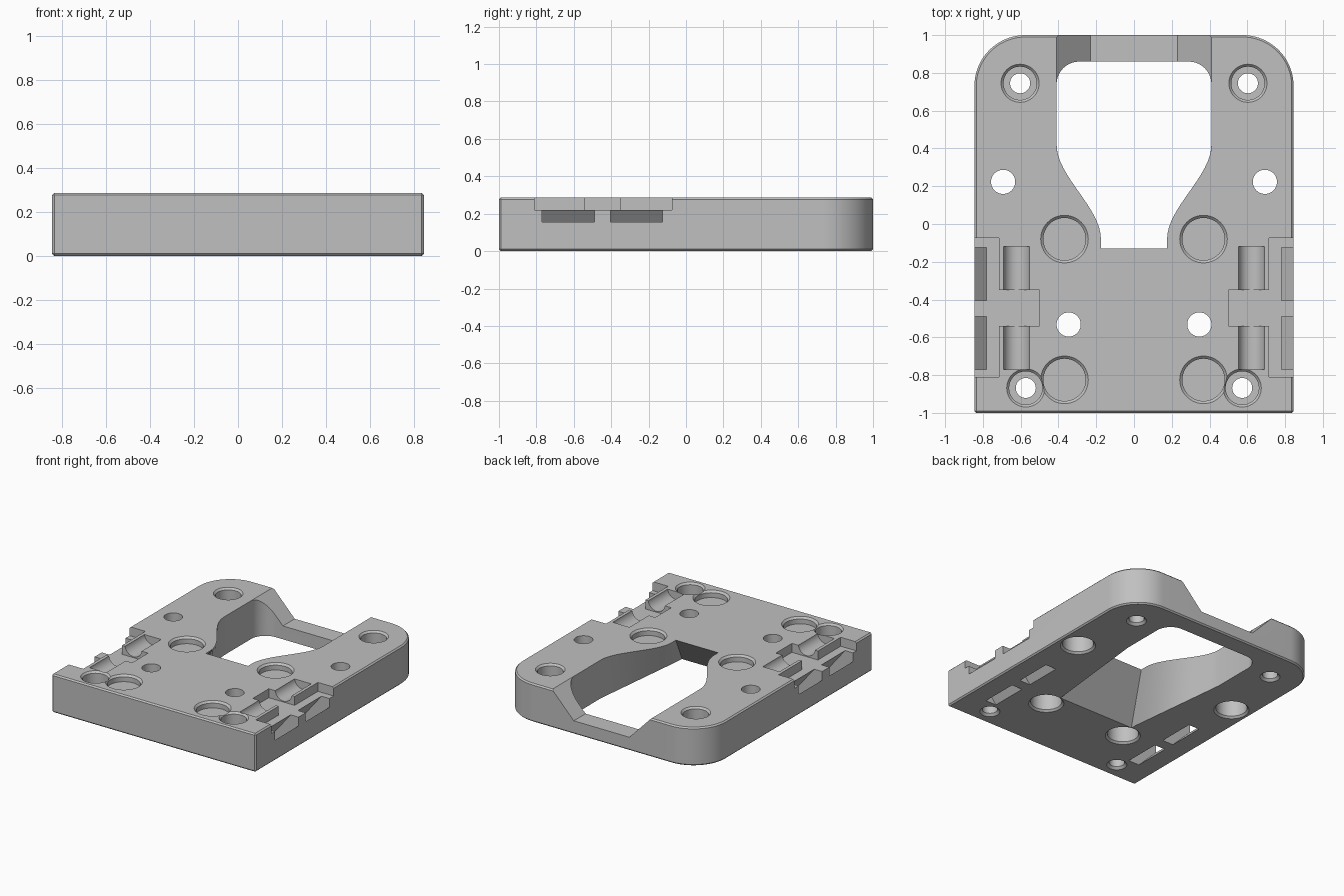
import bpy, bmesh, math

cube = bpy.data.objects.get("Cube")
if cube:
    bpy.data.objects.remove(cube, do_unlink=True)

H = 0.287            # plate thickness
W = 0.845            # half width
OVER = 0.05          # cutter overshoot

grey = bpy.data.materials.new("plain grey")
grey.use_nodes = True
colour = (0.53, 0.53, 0.53, 1)
grey.diffuse_color = colour
grey.node_tree.nodes["Principled BSDF"].inputs["Base Color"].default_value = colour


def loft(name, rings):
    """Closed solid through matching rings of points."""
    bm = bmesh.new()
    loops = [[bm.verts.new(p) for p in ring] for ring in rings]
    n = len(loops[0])
    for a, b in zip(loops, loops[1:]):
        for i in range(n):
            j = (i + 1) % n
            bm.faces.new((a[i], a[j], b[j], b[i]))
    bm.faces.new(loops[0][::-1])
    bm.faces.new(loops[-1])
    bmesh.ops.recalc_face_normals(bm, faces=bm.faces)
    mesh = bpy.data.meshes.new(name)
    bm.to_mesh(mesh)
    bm.free()
    mesh.materials.append(grey)
    obj = bpy.data.objects.new(name, mesh)
    bpy.context.collection.objects.link(obj)
    return obj


def apply(obj, mod):
    bpy.context.view_layer.objects.active = obj
    bpy.ops.object.modifier_apply(modifier=mod.name)


def cut(cutter):
    mod = plate.modifiers.new("cut", 'BOOLEAN')
    mod.operation = 'DIFFERENCE'
    mod.solver = 'EXACT'
    mod.object = cutter
    apply(plate, mod)
    bpy.data.objects.remove(cutter, do_unlink=True)


def arc(cx, cy, r, start, end, n=12):
    angles = [math.radians(start + (end - start) * i / n) for i in range(n + 1)]
    return [(cx + r * math.cos(a), cy + r * math.sin(a)) for a in angles]


def cut_round(x, y, profile, n=48):
    """Turned cutter from (radius, height) pairs."""
    cut(loft("round_cutter", [[(x + px, y + py, z) for px, py in arc(0, 0, r, 0, 360, n)[:-1]]
                              for r, z in profile]))


def cut_along_y(section, y0, y1, side=1):
    """Prism cutter from an x-z section."""
    cut(loft("prism_cutter", [[(side * x, y, z) for x, z in section] for y in (y0, y1)]))


def rect(x0, x1, z0, z1):
    return [(x0, z0), (x1, z0), (x1, z1), (x0, z1)]


# Plate with two rounded rear corners and a fine edge chamfer
R = 0.27
outline = [(-W, -1), (W, -1)] + arc(W - R, 1 - R, R, 0, 90, 20) + arc(R - W, 1 - R, R, 90, 180, 20)
plate = loft("mounting_plate", [[(x, y, z) for x, y in outline] for z in (0, H)])
bevel = plate.modifiers.new("edge_chamfer", 'BEVEL')
bevel.width = 0.01
bevel.segments = 1
bevel.limit_method = 'ANGLE'
bevel.angle_limit = math.radians(40)
apply(plate, bevel)

# Keyhole opening, flaring to a ramp on the underside
rear = arc(0.29, 0.74, 0.12, 90, 0, 10)
top_half, low_half = list(rear), list(rear)
STEPS = 16
for i in range(STEPS + 1):
    t = i / STEPS
    top_half.append((0.41 - 0.235 * t * t * (3 - 2 * t), 0.42 - 0.5 * t))
    low_half.append((0.41 - 0.085 * t, 0.42 - 0.77 * t))
top_half.append((0.175, -0.13))
low_half.append((0.32, -0.41))


def mirrored(half, z):
    return [(x, y, z) for x, y in half] + [(-x, y, z) for x, y in reversed(half)]


cut(loft("keyhole_cutter", [mirrored(low_half, -OVER), mirrored(low_half, 0),
                            mirrored(top_half, H), mirrored(top_half, H + OVER)]))

# Sloped gap in the rear bridge
slope = 0.18 / (H - 0.1)
wide = 0.41 + OVER * slope
cut_along_y([(-0.23, 0.1), (0.23, 0.1), (wide, H + OVER), (-wide, H + OVER)], 0.75, 1.1)

top = H + OVER
for side in (1, -1):
    # Tie recesses: side step, cross bar, scoops and slanted slots
    cut_along_y(rect(0.715, 0.95, 0.22, top), -0.81, -0.075, side)
    cut_along_y(rect(0.5, 0.95, 0.22, top), -0.54, -0.35, side)
    scoop = arc(0.622, H + 0.01, 0.07, 180, 360, 16)
    slot = [(0.56, -OVER), (0.78, 0.22), (0.78, 0.25), (0.9, 0.25), (0.9, 0.21), (0.64, -OVER)]
    for s0, s1, t0, t1 in ((-0.35, -0.12, -0.405, -0.125), (-0.77, -0.54, -0.77, -0.49)):
        cut_along_y(scoop, s0, s1, side)
        cut_along_y(slot, t0, t1, side)

    # Shallow round pockets
    for y in (-0.08, -0.825):
        cut_round(side * 0.368, y, [(0.112, H - 0.05), (0.112, H - 0.014),
                                    (0.126, H), (0.126, top)])

    # Corner screw holes, counterbored from above
    for x, y in ((0.603, 0.745), (0.573, -0.868)):
        cut_round(side * x, y, [(0.07, -OVER), (0.07, 0), (0.053, 0.017), (0.053, 0.13),
                                (0.088, 0.13), (0.088, H - 0.014), (0.101, H), (0.101, top)])

    # Middle screw holes, counterbored from below
    for x, y in ((0.693, 0.223), (0.346, -0.532)):
        cut_round(side * x, y, [(0.122, -OVER), (0.122, 0), (0.108, 0.014), (0.108, 0.15),
                                (0.064, 0.15), (0.064, top)])

# Smooth curved walls, crisp edges
bpy.ops.object.select_all(action='DESELECT')
plate.select_set(True)
bpy.context.view_layer.objects.active = plate
bpy.ops.object.shade_smooth_by_angle(angle=math.radians(25))
